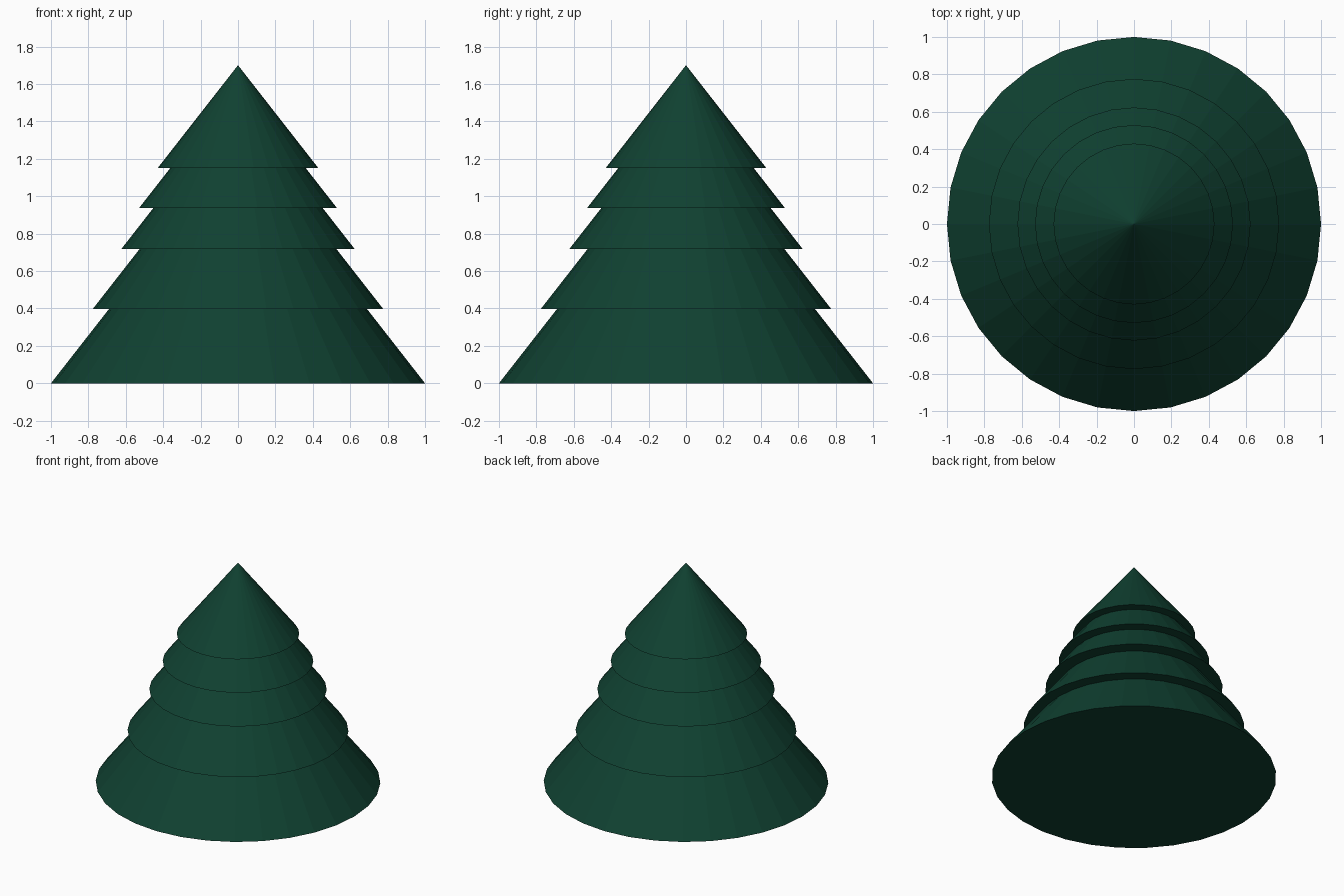
import bpy

# Remove the default cube
cube = bpy.data.objects.get("Cube")
if cube:
    bpy.data.objects.remove(cube, do_unlink=True)

# Foliage colour
green = bpy.data.materials.new("dark_green")
green.use_nodes = True
colour = (0.005, 0.053, 0.031, 1.0)
green.diffuse_color = colour
green.node_tree.nodes["Principled BSDF"].inputs["Base Color"].default_value = colour

SIDES = 32
SLOPE = 1.28  # height of every tier relative to its radius


def add_tier(name, radius, base_z):
    """Flat-faced closed cone standing on base_z."""
    height = radius * SLOPE
    bpy.ops.mesh.primitive_cone_add(
        vertices=SIDES, radius1=radius, radius2=0, depth=height,
        location=(0, 0, base_z + height / 2))
    tier = bpy.context.object
    tier.name = name
    tier.data.name = name
    tier.data.materials.append(green)


# Stacked tiers from the ground to the tip: name, radius, base height
tiers = [
    ("bottom_tier", 1.0, 0.0),
    ("lower_tier", 0.776, 0.398),
    ("middle_tier", 0.623, 0.719),
    ("upper_tier", 0.529, 0.937),
    ("top_tier", 0.43, 1.15),
]
for name, radius, base_z in tiers:
    add_tier(name, radius, base_z)
